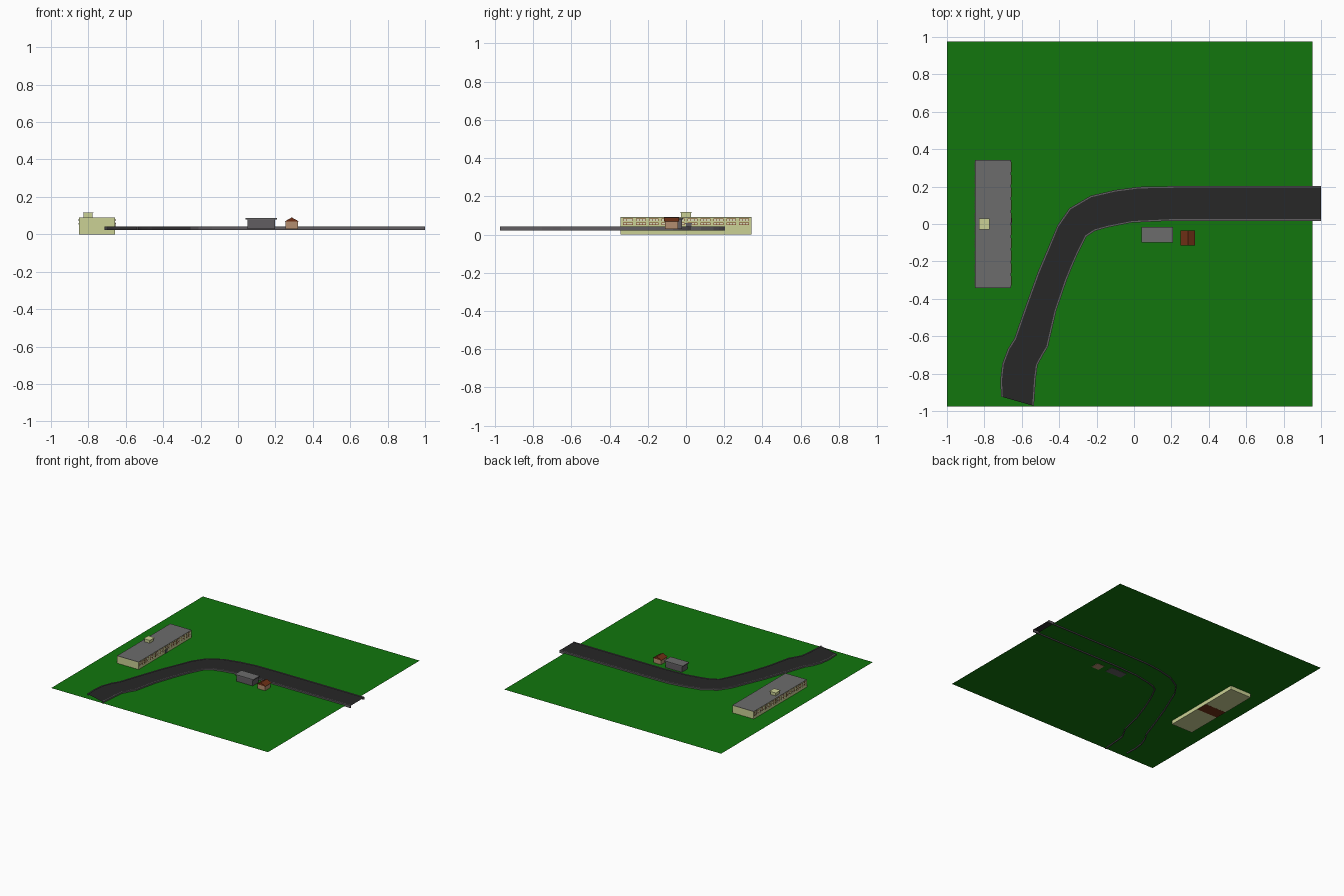
import bpy
from mathutils import Vector

if "Cube" in bpy.data.objects:
    bpy.data.objects.remove(bpy.data.objects["Cube"])


def mat(name, r, g, b):
    m = bpy.data.materials.new(name)
    m.diffuse_color = (r, g, b, 1)
    m.use_nodes = True
    m.node_tree.nodes["Principled BSDF"].inputs["Base Color"].default_value = m.diffuse_color
    return m


GREEN = mat("grass", 0.006, 0.18, 0.004)
ASPHALT = mat("asphalt", 0.02, 0.02, 0.02)
KERB = mat("kerb_grey", 0.12, 0.11, 0.12)
ROOF = mat("roof_grey", 0.15, 0.15, 0.15)
CREAM = mat("cream", 0.6, 0.64, 0.3)
PANE = mat("pane", 0.7, 0.72, 0.5)
BROWN = mat("brown", 0.16, 0.03, 0.008)
TAN = mat("tan", 0.45, 0.27, 0.16)


def mesh(name, verts, faces, material):
    me = bpy.data.meshes.new(name)
    me.from_pydata([tuple(v) for v in verts], [], faces)
    me.materials.append(material)
    ob = bpy.data.objects.new(name, me)
    bpy.context.collection.objects.link(ob)
    return ob


def boxes(name, spans, material):
    """One object from a list of (x0, x1, y0, y1, z0, z1) boxes."""
    verts, faces = [], []
    for x0, x1, y0, y1, z0, z1 in spans:
        n = len(verts)
        verts += [(x, y, z) for z in (z0, z1)
                  for x, y in ((x0, y0), (x1, y0), (x1, y1), (x0, y1))]
        quads = [(3, 2, 1, 0), (4, 5, 6, 7), (0, 1, 5, 4),
                 (1, 2, 6, 5), (2, 3, 7, 6), (3, 0, 4, 7)]
        faces += [tuple(n + i for i in q) for q in quads]
    return mesh(name, verts, faces, material)


# Lawn sheet
G = 0.03
mesh("lawn", [(-1, -0.976, G), (0.954, -0.976, G), (0.954, 0.976, G), (-1, 0.976, G)],
     [(0, 1, 2, 3)], GREEN)

# Road edges, paired across the road
outer = [(1, .203), (.24, .203), (.03, .199), (-.10, .182), (-.23, .152), (-.345, .085),
         (-.41, -.008), (-.46, -.128), (-.515, -.258), (-.585, -.453), (-.64, -.613),
         (-.675, -.668), (-.705, -.748), (-.715, -.838), (-.71, -.923)]
inner = [(1, .017), (.19, .017), (-.013, .007), (-.14, -.018), (-.21, -.038), (-.255, -.068),
         (-.30, -.158), (-.33, -.228), (-.36, -.303), (-.415, -.463), (-.46, -.658),
         (-.485, -.698), (-.515, -.753), (-.525, -.828), (-.535, -.973)]
outer = [Vector((x, y, 0)) for x, y in outer]
inner = [Vector((x, y, 0)) for x, y in inner]
N = len(outer)
up = Vector((0, 0, 1))

# Asphalt surface
verts = [p + up * 0.039 for p in outer + inner]
mesh("road_surface", verts, [(i, i + 1, N + i + 1, N + i) for i in range(N - 1)], ASPHALT)


# Kerbs
def kerb(name, edge, other, flip):
    verts, faces = [], []
    for a, b in zip(edge, other):
        c = a + (b - a).normalized() * 0.009
        verts += [a + up * 0.022, c + up * 0.022, c + up * 0.042, a + up * 0.042]
    for i in range(0, 4 * (N - 1), 4):
        for k in range(4):
            j = (k + 1) % 4
            f = (i + k, i + j, i + 4 + j, i + 4 + k)
            faces.append(f[::-1] if flip else f)
    e = 4 * (N - 1)
    caps = [(3, 2, 1, 0), (e, e + 1, e + 2, e + 3)]
    faces += [f[::-1] if flip else f for f in caps]
    mesh(name, verts, faces, KERB)


kerb("outer_kerb", outer, inner, True)
kerb("inner_kerb", inner, outer, False)

# Long block with flat roof and roof hut
X0, X1, Y = -0.85, -0.657, 0.342
boxes("long_block_walls", [(X0, X1, -Y, Y, 0, 0.089)], CREAM)
boxes("long_block_roof", [(X0, X1, -Y, Y, 0.089, 0.091)], ROOF)
boxes("roof_hut", [(-0.825, -0.778, -0.026, 0.026, 0.091, 0.113),
                   (-0.83, -0.773, -0.03, 0.03, 0.113, 0.117)], CREAM)
boxes("long_block_base_strip", [(X0 + .002, X1 - .002, -0.05, 0.05, -0.0005, 0.002)], BROWN)

# Two rows of framed windows on both long sides
frames, panes = [], []
for x, s in ((X0, -1), (X1, 1)):
    for i in range(10):
        yc = -0.304 + i * 0.0676
        for z0, z1 in ((0.05, 0.063), (0.07, 0.083)):
            lo, hi = sorted((x - s * 0.002, x + s * 0.001))
            frames.append((lo, hi, yc - 0.026, yc + 0.026, z0, z1))
            lo, hi = sorted((x - s * 0.002, x + s * 0.0018))
            for k in (-1, 0, 1):
                c = yc + k * 0.0165
                panes.append((lo, hi, c - 0.007, c + 0.007, z0 + 0.002, z1 - 0.002))
boxes("window_frames", frames, BROWN)
boxes("window_panes", panes, PANE)

# Entrance door and canopy
boxes("entrance_door", [(X1 - .002, X1 + .002, 0.0, 0.028, 0.03, 0.056)], KERB)
boxes("entrance_canopy", [(X1 - .002, X1 + .006, -0.004, 0.032, 0.056, 0.059)], KERB)

# Roadside flat-roofed shop
boxes("shop_walls", [(0.052, 0.198, -0.094, -0.022, 0.028, 0.078)], KERB)
boxes("shop_roof", [(0.041, 0.208, -0.1, -0.015, 0.078, 0.086)], ROOF)

# Small gabled hut
boxes("hut_walls", [(0.254, 0.321, -0.11, -0.042, 0.028, 0.068)], TAN)
v = [(x, y, z) for y in (-0.116, -0.036) for x, z in ((0.248, 0.068), (0.327, 0.068), (0.2875, 0.09))]
mesh("hut_roof", v, [(0, 1, 2), (5, 4, 3), (0, 3, 4, 1), (1, 4, 5, 2), (2, 5, 3, 0)], BROWN)
